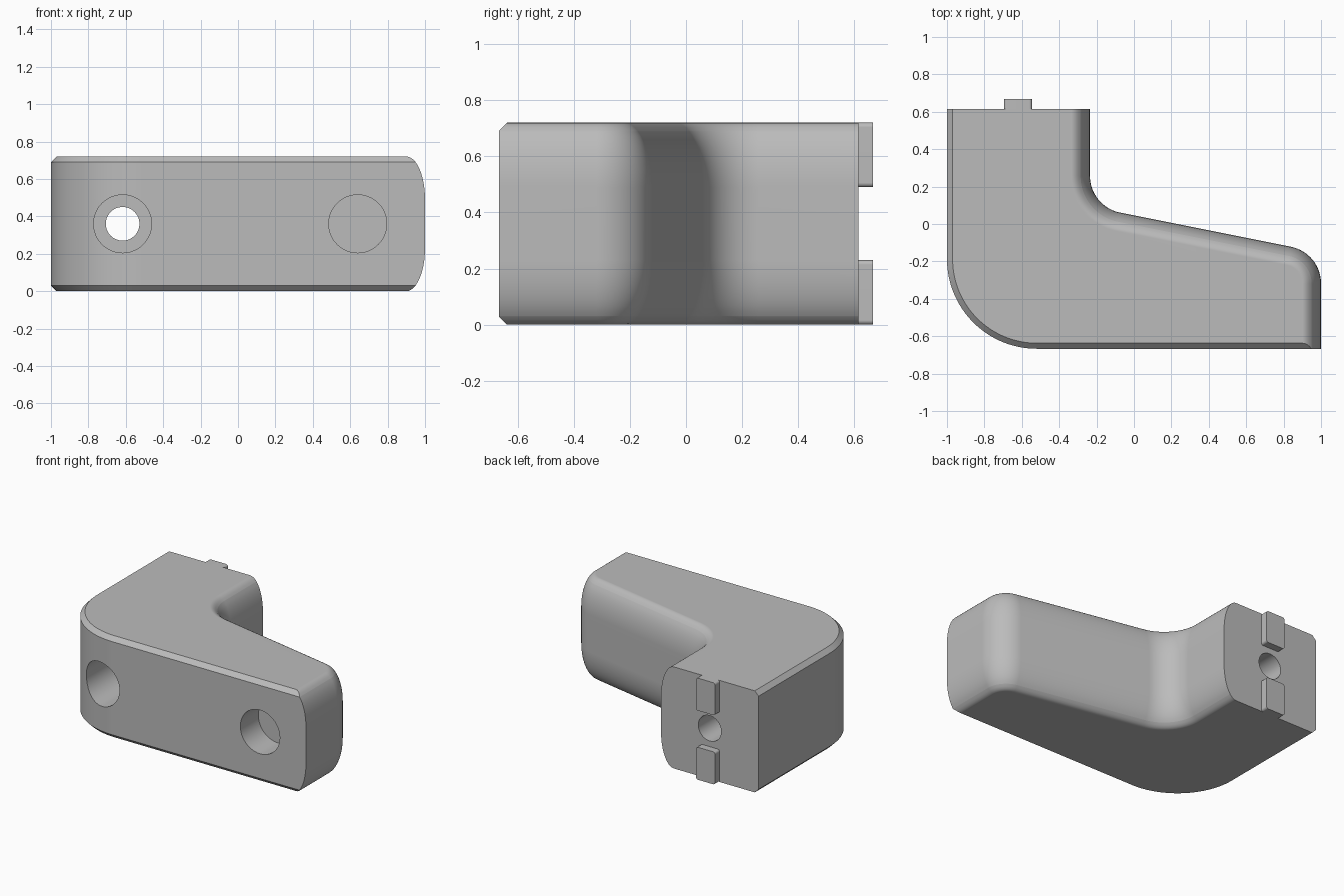
import bpy, bmesh
from math import sin, cos, pi, radians, sqrt, tan
from mathutils import Vector

cube = bpy.data.objects.get("Cube")
if cube:
    bpy.data.objects.remove(cube, do_unlink=True)

HEIGHT, CHAMFER = 0.72, 0.03
ROUND_IN, ROUND_Z = 0.10, 0.23          # elliptical rounding of the inner side
BACK, FRONT = 0.615, -0.667

grey = bpy.data.materials.new("plain grey")
grey.use_nodes = True
grey.diffuse_color = (0.5, 0.5, 0.5, 1)
grey.node_tree.nodes["Principled BSDF"].inputs["Base Color"].default_value = (0.5, 0.5, 0.5, 1)


def make_object(name, bm):
    bmesh.ops.recalc_face_normals(bm, faces=bm.faces)
    mesh = bpy.data.meshes.new(name)
    bm.to_mesh(mesh)
    bm.free()
    mesh.materials.append(grey)
    obj = bpy.data.objects.new(name, mesh)
    bpy.context.collection.objects.link(obj)
    return obj


def activate(obj):
    bpy.ops.object.select_all(action='DESELECT')
    obj.select_set(True)
    bpy.context.view_layer.objects.active = obj


def fillet(prev, corner, nxt, radius, steps):
    """Points of an arc rounding a corner between two straight lines."""
    a, b = (prev - corner).normalized(), (nxt - corner).normalized()
    half = a.angle(b) / 2
    centre = corner + (a + b).normalized() * (radius / sin(half))
    start = corner + a * (radius / tan(half)) - centre
    end = corner + b * (radius / tan(half)) - centre
    sweep = pi - 2 * half
    return [centre + (start * sin(sweep * (1 - i / steps)) + end * sin(sweep * i / steps)) / sin(sweep)
            for i in range(steps + 1)]


def outline(d, c):
    """Plan outline with the inner side inset by d and the outer side by c."""
    def slope(x):
        return 0.046 - 0.2 * x - d * sqrt(1.04)
    inner, end = -0.235 - d, 1 - d
    p = [Vector(q) for q in ((-1 + c, BACK), (inner, BACK), (inner, slope(inner)),
                             (end, slope(end)), (end, FRONT + c), (-1 + c, FRONT + c))]
    return (p[:2] + fillet(p[1], p[2], p[3], 0.2 + d, 16)
            + fillet(p[2], p[3], p[4], 0.2 - d, 16) + [p[4]]
            + fillet(p[4], p[5], p[0], 0.48 - c, 32))


# Body: stacked outlines, rounded on the inner side, chamfered on the outer side
lower = [ROUND_Z * (1 - cos(i * pi / 24)) for i in range(13)] + [CHAMFER]
levels = sorted(lower + [HEIGHT - z for z in lower])
bm = bmesh.new()
rings = []
for z in levels:
    edge = min(z, HEIGHT - z)
    t = max(0, 1 - edge / ROUND_Z)
    d = ROUND_IN * (1 - sqrt(max(0, 1 - t * t)))
    rings.append([bm.verts.new((q.x, q.y, z)) for q in outline(d, max(0, CHAMFER - edge))])
for low, high in zip(rings, rings[1:]):
    for i in range(len(low)):
        j = (i + 1) % len(low)
        bm.faces.new((low[i], low[j], high[j], high[i]))
bm.faces.new(rings[0])
bm.faces.new(rings[-1])
body = make_object("bracket_body", bm)


# Round holes bored along the y axis
def bore(x, radius, y0, y1):
    bpy.ops.mesh.primitive_cylinder_add(vertices=48, radius=radius, depth=y1 - y0,
                                        location=(x, (y0 + y1) / 2, HEIGHT / 2),
                                        rotation=(radians(90), 0, 0))
    cutter = bpy.context.object
    cutter.hide_render = True
    cutter.data.materials.append(grey)
    activate(body)
    mod = body.modifiers.new("bore", 'BOOLEAN')
    mod.operation, mod.solver, mod.object = 'DIFFERENCE', 'EXACT', cutter
    bpy.ops.object.modifier_apply(modifier=mod.name)
    bpy.data.objects.remove(cutter, do_unlink=True)


bore(-0.617, 0.155, -0.9, 0.2)      # counterbore
bore(-0.617, 0.09, 0.1, 0.9)        # through hole
bore(0.64, 0.155, -0.9, -0.465)     # blind hole


# Locating tabs on the back face
def tab(name, z0, z1):
    bm = bmesh.new()
    bmesh.ops.create_cube(bm, size=1)
    for v in bm.verts:
        v.co = (-0.62 + v.co.x * 0.15, 0.636 + v.co.y * 0.062, (z0 + z1) / 2 + v.co.z * (z1 - z0))
    along_y = [e for e in bm.edges if abs(e.verts[0].co.y - e.verts[1].co.y) > 0.01]
    bmesh.ops.bevel(bm, geom=along_y, offset=0.016, segments=4, profile=0.5, affect='EDGES')
    return make_object(name, bm)


tabs = [tab("upper_tab", 0.49, HEIGHT), tab("lower_tab", 0, 0.23)]

for obj in [body] + tabs:
    activate(obj)
    bpy.ops.object.shade_smooth_by_angle(angle=radians(30))
    mod = obj.modifiers.new("even shading", 'WEIGHTED_NORMAL')
    mod.keep_sharp = True
